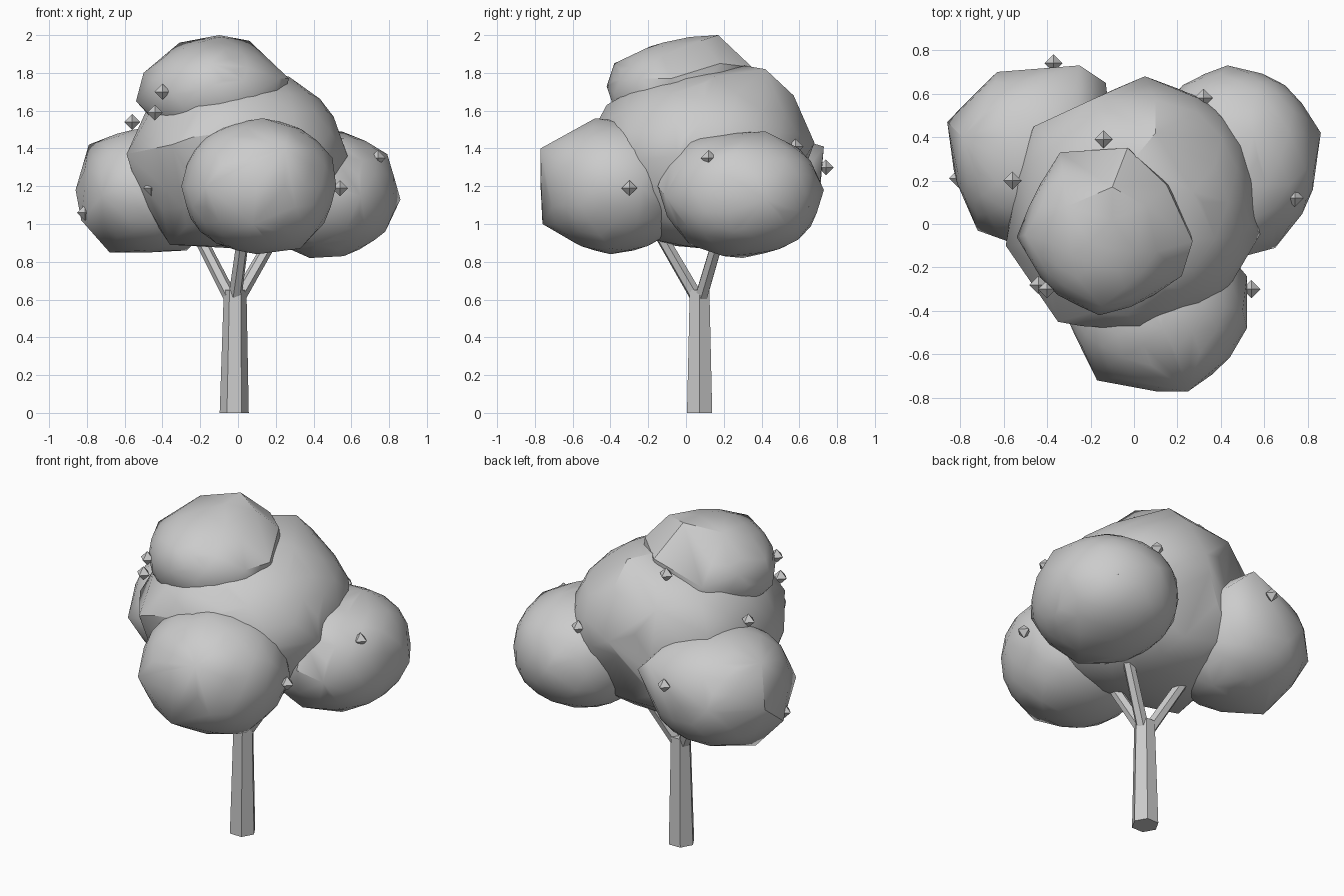
import bpy, bmesh, math
from mathutils import Vector

cube = bpy.data.objects.get("Cube")
if cube:
    bpy.data.objects.remove(cube, do_unlink=True)

grey = bpy.data.materials.new("plain grey")
grey.use_nodes = True
COLOUR = (0.6, 0.6, 0.6, 1)
grey.diffuse_color = COLOUR
grey.node_tree.nodes["Principled BSDF"].inputs["Base Color"].default_value = COLOUR


def finish(name, bm, smooth=False):
    """Turn a bmesh into a named object with the shared material."""
    bmesh.ops.recalc_face_normals(bm, faces=bm.faces)
    mesh = bpy.data.meshes.new(name)
    bm.to_mesh(mesh)
    bm.free()
    mesh.materials.append(grey)
    obj = bpy.data.objects.new(name, mesh)
    bpy.context.collection.objects.link(obj)
    if smooth:
        bpy.ops.object.select_all(action='DESELECT')
        obj.select_set(True)
        bpy.context.view_layer.objects.active = obj
        bpy.ops.object.shade_smooth_by_angle(angle=math.radians(30))
    return obj


def leaf_clump(name, centre, radii, corners, cuts=(), fullness=0.9):
    """Chunky clump: a rounded core, flattened by cuts, wrapped with its corners."""
    centre = Vector(centre)
    core = bmesh.new()
    bmesh.ops.create_icosphere(core, subdivisions=3, radius=1)
    points = [centre + Vector(math.copysign(abs(a) ** fullness, a) * b
                              for a, b in zip(v.co, radii)) for v in core.verts]
    core.free()
    for normal, distance in cuts:
        n = Vector(normal).normalized()
        points = [p - n * max(0, (p - centre).dot(n) - distance) for p in points]
    bm = bmesh.new()
    for p in points + [Vector(c) for c in corners]:
        bm.verts.new(p)
    bmesh.ops.convex_hull(bm, input=bm.verts)
    bmesh.ops.delete(bm, geom=[v for v in bm.verts if not v.link_faces], context='VERTS')
    return finish(name, bm, True)


def limb(name, start, end, r1, r2, turn=0.0):
    """Tapered six-sided limb between two points."""
    start, end = Vector(start), Vector(end)
    rot = (end - start).to_track_quat('Z', 'Y')
    bm = bmesh.new()
    rings = []
    for p, r in ((start, r1), (end, r2)):
        angles = [turn + math.tau * i / 6 for i in range(6)]
        rings.append([bm.verts.new(p + rot @ Vector((r * math.cos(a), r * math.sin(a), 0)))
                      for a in angles])
        bm.faces.new(rings[-1])
    for i in range(6):
        j = (i + 1) % 6
        bm.faces.new((rings[0][i], rings[0][j], rings[1][j], rings[1][i]))
    return finish(name, bm)


# Trunk and three branches
limb("trunk", (-0.02, 0.072, 0), (-0.015, 0.072, 0.65), 0.077, 0.06, math.pi / 6)
fork = Vector((-0.015, 0.072, 0.62))
limb("left_branch", fork + Vector((0.025, 0.01, 0)), (0.24, 0.2, 1.02), 0.036, 0.032)
limb("right_branch", fork + Vector((-0.03, 0.01, 0)), (-0.25, 0.2, 1.02), 0.036, 0.032)
limb("front_branch", fork + Vector((0, -0.02, 0)), (0.04, -0.18, 1.02), 0.036, 0.032)

# Foliage clumps
leaf_clump("middle_foliage", (0, 0.1, 1.34), (0.56, 0.56, 0.47),
           [(-0.59, -0.1, 1.37), (-0.46, 0.45, 1.52), (-0.46, 0.45, 1.26),
            (-0.2, 0.57, 1.65), (0.05, 0.68, 1.43), (0.58, -0.05, 1.36),
            (0.1, 0.42, 1.82), (0.1, 0.57, 1.68), (0, 0.3, 1.84), (0.27, 0.15, 1.78),
            (-0.35, -0.45, 1.42), (-0.24, -0.47, 1.46), (-0.2, -0.41, 1.61),
            (-0.03, -0.42, 1.63), (0.12, -0.28, 1.71), (0.05, -0.49, 1.5),
            (0.3, -0.37, 1.5), (0.42, -0.32, 1.38), (-0.36, -0.05, 0.89)],
           [((-0.42, 0.91, 0), 0.51), ((0.1, 0.9, -0.43), 0.49), ((0.88, 0, -0.48), 0.48)])
leaf_clump("top_foliage", (-0.13, -0.03, 1.69), (0.37, 0.37, 0.28),
           [(-0.54, -0.06, 1.65), (-0.5, -0.05, 1.8), (-0.31, 0.08, 1.96), (-0.1, 0.17, 2),
            (0.06, 0.08, 1.97), (0.27, -0.08, 1.77), (0.22, -0.24, 1.77), (-0.1, 0.02, 1.99),
            (-0.16, -0.42, 1.73), (-0.15, -0.38, 1.85), (-0.34, 0.33, 1.73),
            (-0.03, 0.35, 1.83), (0.15, 0.18, 1.85)], fullness=1)
leaf_clump("front_foliage", (0.11, -0.38, 1.2), (0.4, 0.38, 0.35),
           [(0.25, -0.77, 1.4), (0.08, -0.76, 1.0), (0.1, -0.77, 1.2), (-0.17, -0.72, 1.2),
            (0.13, -0.48, 1.56), (0.52, -0.48, 1.2), (0.52, -0.24, 1.2), (0.5, -0.4, 1.35),
            (0.33, -0.4, 0.87), (0.1, -0.4, 0.84), (-0.3, -0.45, 1.2)])
leaf_clump("left_foliage", (0.46, 0.3, 1.16), (0.38, 0.41, 0.325),
           [(0.55, 0.42, 1.49), (0.79, 0.25, 1.37), (0.86, 0.42, 1.13), (0.78, 0.25, 0.96),
            (0.56, 0.2, 0.83), (0.38, 0.3, 0.82), (0.43, 0.73, 1.18), (0.65, -0.11, 1.15),
            (0.5, -0.15, 1.2), (0.5, -0.08, 1.37), (0.5, 0, 1.45), (0.48, -0.1, 1.04),
            (0.42, 0.02, 0.89), (0.45, 0.5, 0.87)])
leaf_clump("right_foliage", (-0.46, 0.32, 1.18), (0.37, 0.39, 0.33),
           [(-0.86, 0.47, 1.18), (-0.79, 0.4, 1.42), (-0.83, 0.25, 1.02), (-0.63, 0.7, 1.2),
            (-0.25, 0.73, 1.41), (-0.13, 0.65, 1.3), (-0.68, 0.3, 0.85), (-0.27, 0.35, 0.86),
            (-0.72, -0.03, 1.15), (-0.58, -0.08, 1.2)])

# Small eight-sided fruits
FRUITS = [(-0.4, -0.3, 1.7), (-0.44, -0.28, 1.59), (-0.56, 0.2, 1.54), (-0.46, -0.17, 1.19),
          (-0.81, 0.21, 1.06), (0.54, -0.3, 1.19), (0.74, 0.12, 1.35), (-0.37, 0.74, 1.3),
          (0.32, 0.58, 1.41), (0.66, 0.61, 1.09), (-0.14, 0.39, 1.78)]
for i, place in enumerate(FRUITS):
    bm = bmesh.new()
    r = 0.042
    for axis in range(3):
        for side in (-r, r):
            p = Vector(place)
            p[axis] += side
            bm.verts.new(p)
    bmesh.ops.convex_hull(bm, input=bm.verts)
    finish(f"fruit_{i + 1}", bm)
